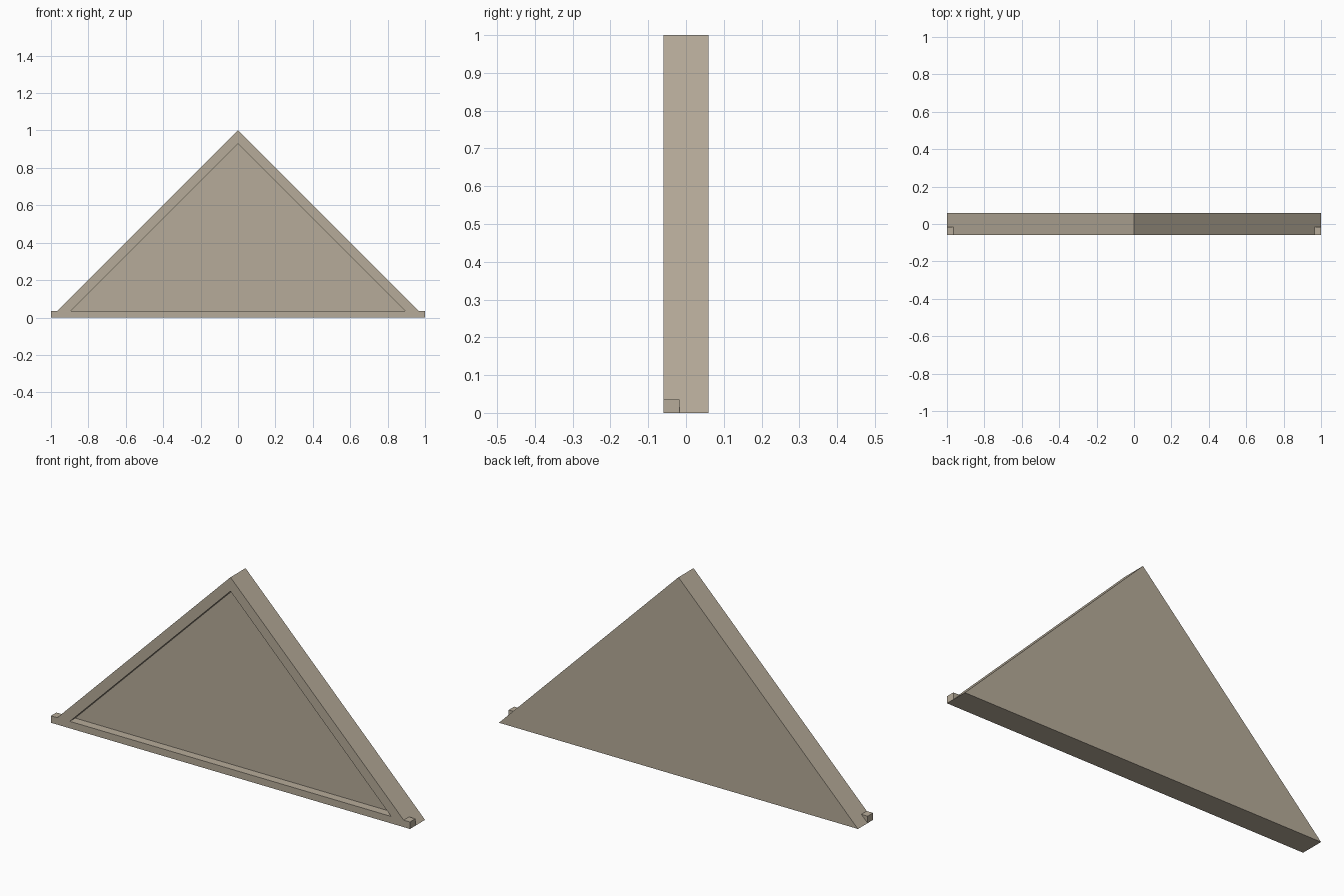
import bpy, bmesh

if "Cube" in bpy.data.objects:
    bpy.data.objects.remove(bpy.data.objects["Cube"])

# one stone colour for the whole pediment
stone = bpy.data.materials.new("beige stone")
stone.diffuse_color = (0.47, 0.41, 0.32, 1)
stone.use_nodes = True
stone.node_tree.nodes["Principled BSDF"].inputs["Base Color"].default_value = stone.diffuse_color

FRONT, PANEL, BACK = -0.06, -0.017, 0.06   # depth planes
LEDGE = 0.035                              # bottom ledge height
RAKE = 0.07                                # vertical rake thickness


def make(name, build):
    bm = bmesh.new()
    build(bm)
    bmesh.ops.recalc_face_normals(bm, faces=bm.faces)
    me = bpy.data.meshes.new(name)
    bm.to_mesh(me)
    bm.free()
    me.materials.append(stone)
    ob = bpy.data.objects.new(name, me)
    bpy.context.collection.objects.link(ob)
    return ob


def prism(name, profile, y0, y1):
    """Extrude an xz outline from y0 to y1."""
    def build(bm):
        face = bm.faces.new([bm.verts.new((x, y0, z)) for x, z in profile])
        new = bmesh.ops.extrude_face_region(bm, geom=[face])["geom"]
        bmesh.ops.translate(bm, vec=(0, y1 - y0, 0),
                            verts=[v for v in new if isinstance(v, bmesh.types.BMVert)])
    return make(name, build)


# triangular back panel
prism("back_panel", [(-1, 0), (1, 0), (0, 1)], PANEL, BACK)

# sloping frame bars, left and right
inner = 1 - RAKE - LEDGE
for side, label in ((-1, "left"), (1, "right")):
    prism(label + "_rake", [(side * (1 - LEDGE), LEDGE), (0, 1), (0, 1 - RAKE),
                            (side * inner, LEDGE)], FRONT, PANEL)

# square-ended ledge across the bottom
prism("bottom_ledge", [(-1, 0), (1, 0), (1, LEDGE), (-1, LEDGE)], FRONT, PANEL)
